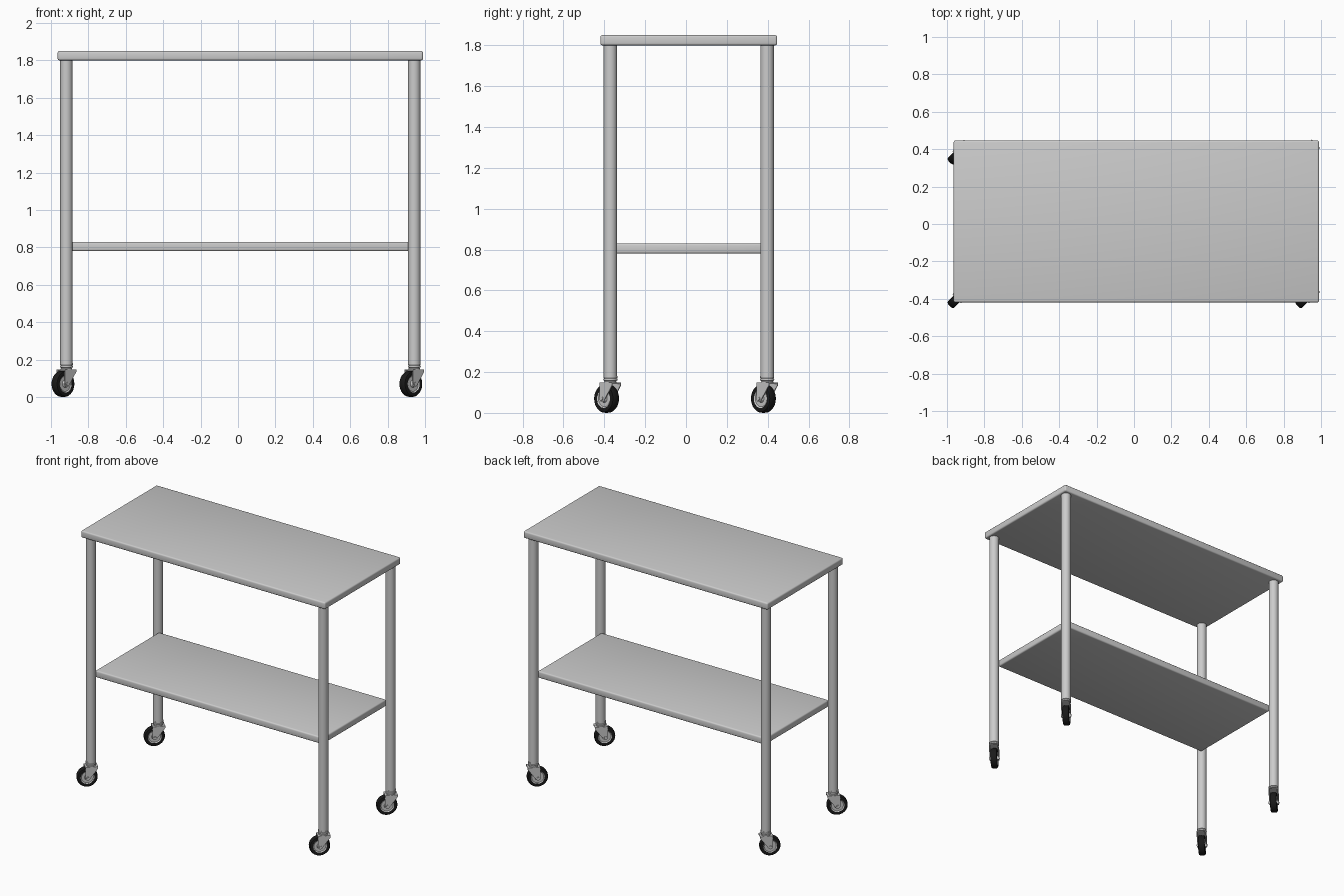
import bpy, bmesh, math
from mathutils import Matrix

if "Cube" in bpy.data.objects:
    bpy.data.objects.remove(bpy.data.objects["Cube"])

CX, CY = 0.0125, 0.0135            # centre of the frame
LX, LY = 0.93, 0.384               # leg offsets from that centre

black = bpy.data.materials.new("black_rubber")
black.diffuse_color = (0.01, 0.01, 0.01, 1)
black.use_nodes = True
black.node_tree.nodes["Principled BSDF"].inputs["Base Color"].default_value = black.diffuse_color


def finish(name, bm, matrix=Matrix(), mat=None, smooth=True):
    bmesh.ops.remove_doubles(bm, verts=bm.verts, dist=1e-6)
    bmesh.ops.recalc_face_normals(bm, faces=bm.faces)
    me = bpy.data.meshes.new(name)
    bm.to_mesh(me)
    bm.free()
    ob = bpy.data.objects.new(name, me)
    bpy.context.collection.objects.link(ob)
    ob.matrix_world = matrix
    if mat:
        me.materials.append(mat)
    if smooth:
        bpy.ops.object.select_all(action='DESELECT')
        ob.select_set(True)
        bpy.context.view_layer.objects.active = ob
        bpy.ops.object.shade_smooth_by_angle(angle=math.radians(35))
    return ob


def slab(name, hx, hy, z0, z1, bevel):
    bm = bmesh.new()
    bmesh.ops.create_cube(bm, size=1, matrix=Matrix.Translation((CX, CY, (z0 + z1) / 2))
                          @ Matrix.Diagonal((2 * hx, 2 * hy, z1 - z0, 1)))
    bmesh.ops.bevel(bm, geom=bm.edges[:], offset=bevel, segments=3, profile=0.5, affect='EDGES')
    return finish(name, bm)


def lathe(name, profile, matrix, mat=None, steps=40):
    """Spin (radius, height) points around local z."""
    bm = bmesh.new()
    vs = [bm.verts.new((r, 0, h)) for r, h in profile]
    es = [bm.edges.new(p) for p in zip(vs, vs[1:])]
    bmesh.ops.spin(bm, geom=vs + es, cent=(0, 0, 0), axis=(0, 0, 1),
                   angle=2 * math.pi, steps=steps)
    return finish(name, bm, matrix, mat)


def prism(bm, pts, y0, y1):
    """Extrude an xz outline along y."""
    f = bm.faces.new([bm.verts.new((x, y0, z)) for x, z in pts])
    ext = bmesh.ops.extrude_face_region(bm, geom=[f], use_keep_orig=True)
    bmesh.ops.translate(bm, vec=(0, y1 - y0, 0),
                        verts=[g for g in ext['geom'] if isinstance(g, bmesh.types.BMVert)])


def caster(tag, base):
    turned = base @ Matrix.Rotation(math.radians(45), 4, 'Z')
    ax, az, R = -0.026, 0.07, 0.07
    axle = turned @ Matrix.Translation((ax, 0, az)) @ Matrix.Rotation(math.pi / 2, 4, 'X')
    # tyre with rounded shoulders
    lathe(tag + "_tyre", [(0.046, -0.021), (0.058, -0.0235), (0.065, -0.021), (0.069, -0.014),
                          (R, 0), (0.069, 0.014), (0.065, 0.021), (0.058, 0.0235),
                          (0.046, 0.021), (0.046, -0.021)], axle, black)
    # hub disc with a raised centre
    lathe(tag + "_hub", [(0, -0.025), (0.016, -0.025), (0.02, -0.016), (0.04, -0.016),
                         (0.047, -0.021), (0.047, 0.021), (0.04, 0.016), (0.02, 0.016),
                         (0.016, 0.025), (0, 0.025)], axle)
    # axle bolt
    lathe(tag + "_axle_bolt", [(0, -0.036), (0.008, -0.036), (0.009, -0.033), (0.009, 0.033),
                               (0.008, 0.036), (0, 0.036)], axle, steps=20)
    # fork: two tapered cheeks under a top plate
    bm = bmesh.new()
    arc = [(ax + 0.017 * math.cos(a), az + 0.017 * math.sin(a))
           for a in [math.radians(-200 + 180 * i / 10) for i in range(11)]]
    cheek = [(-0.042, 0.148)] + arc + [(0.043, 0.135), (0.043, 0.148)]
    for s in (-1, 1):
        prism(bm, cheek, s * 0.027, s * 0.032)
    prism(bm, [(-0.042, 0.142), (0.043, 0.142), (0.043, 0.148), (-0.042, 0.148)], -0.027, 0.027)
    finish(tag + "_fork", bm, turned)
    # swivel rings between fork and leg
    lathe(tag + "_swivel", [(0, 0.147), (0.031, 0.147), (0.031, 0.153), (0.027, 0.156),
                            (0.034, 0.159), (0.035, 0.164), (0.034, 0.168), (0.029, 0.17),
                            (0.034, 0.172), (0.034, 0.181), (0, 0.181)], base)


# table top and lower shelf
slab("table_top", 0.977, 0.433, 1.80, 1.85, 0.01)
slab("lower_shelf", LX - 0.02, LY - 0.02, 0.78, 0.83, 0.01)

# legs and casters at the four corners
for sx, xn in ((-1, "left"), (1, "right")):
    for sy, yn in ((-1, "front"), (1, "back")):
        tag = yn + "_" + xn
        base = Matrix.Translation((CX + sx * LX, CY + sy * LY, 0))
        lathe(tag + "_leg", [(0, 0.178), (0.033, 0.178), (0.033, 1.802), (0, 1.802)], base)
        caster(tag + "_caster", base)
